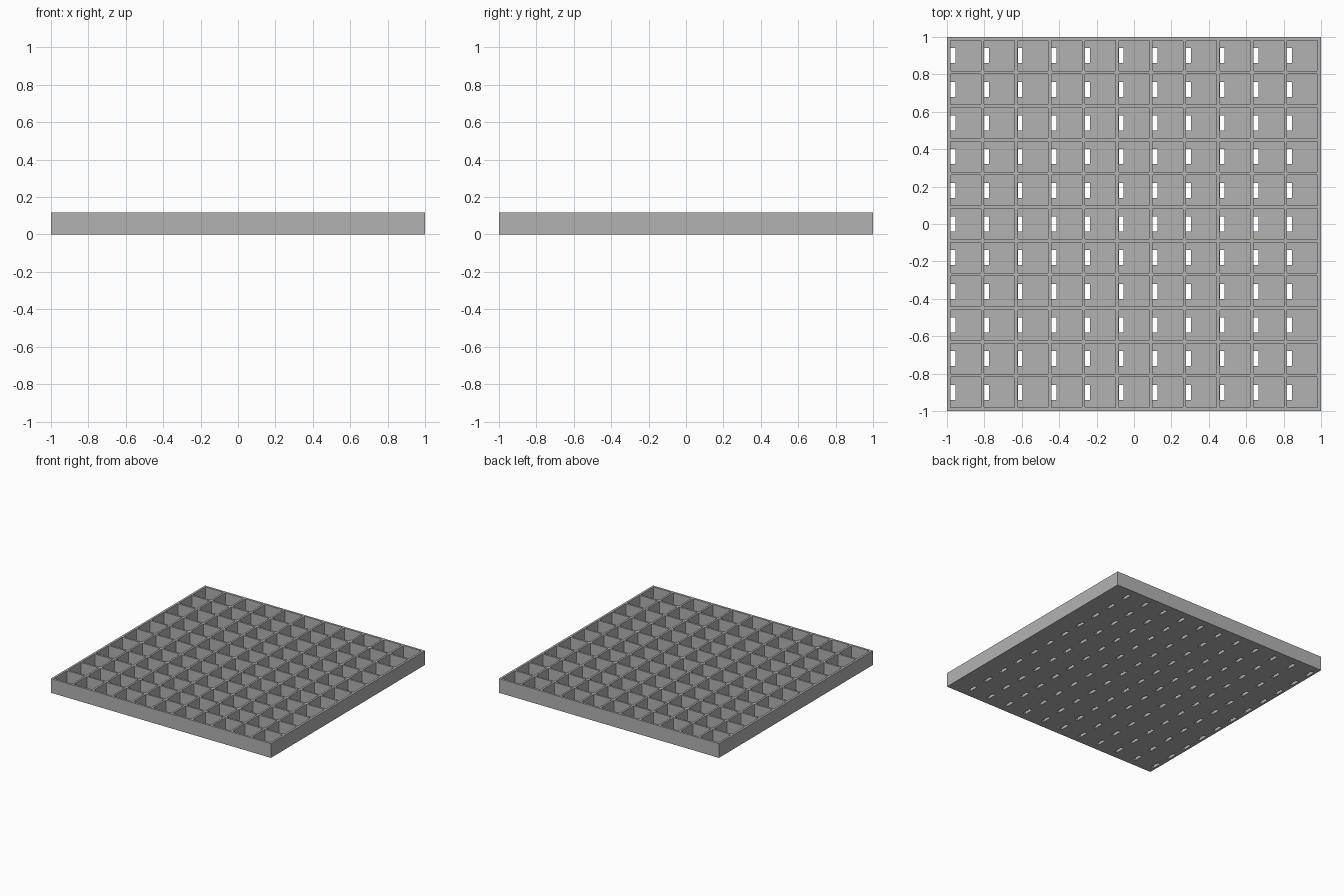
import bpy
import bmesh
from mathutils import Matrix, Vector

COUNT, PITCH = 11, 0.18      # compartments per side and their spacing
CELL, CORNER = 0.164, 0.006  # pocket width and corner rounding
HEIGHT, FLOOR = 0.117, 0.02
SLOT_X, SLOT_Y = 0.026, 0.08

cube = bpy.data.objects.get("Cube")
if cube:
    bpy.data.objects.remove(cube, do_unlink=True)

grey = bpy.data.materials.new("light_grey")
grey.use_nodes = True
colour = (0.45, 0.45, 0.45, 1)
grey.diffuse_color = colour
grey.node_tree.nodes["Principled BSDF"].inputs["Base Color"].default_value = colour


def add_box(bm, low, high):
    low, high = Vector(low), Vector(high)
    matrix = Matrix.Translation((low + high) / 2) @ Matrix.Diagonal((*(high - low), 1))
    bmesh.ops.create_cube(bm, size=1, matrix=matrix)


def make_object(name, bm):
    mesh = bpy.data.meshes.new(name)
    bm.to_mesh(mesh)
    bm.free()
    mesh.materials.append(grey)
    obj = bpy.data.objects.new(name, mesh)
    bpy.context.collection.objects.link(obj)
    return obj


def cut(target, cutter):
    cutter.hide_render = True
    mod = target.modifiers.new(cutter.name, "BOOLEAN")
    mod.operation, mod.solver, mod.object = "DIFFERENCE", "EXACT", cutter
    bpy.context.view_layer.objects.active = target
    bpy.ops.object.modifier_apply(modifier=mod.name)
    bpy.data.objects.remove(cutter, do_unlink=True)


# Solid tray block
bm = bmesh.new()
add_box(bm, (-1, -1, 0), (1, 1, HEIGHT))
tray = make_object("compartment_tray", bm)

# Pockets and the drain slots along their -x walls
pockets, slots = bmesh.new(), bmesh.new()
half = CELL / 2
for i in range(COUNT):
    for j in range(COUNT):
        x = (i - COUNT // 2) * PITCH
        y = (j - COUNT // 2) * PITCH
        add_box(pockets, (x - half, y - half, FLOOR), (x + half, y + half, HEIGHT + 0.1))
        left = x - half + 0.0005
        add_box(slots, (left, y - SLOT_Y / 2, -0.05), (left + SLOT_X, y + SLOT_Y / 2, FLOOR + 0.03))

# Round the upright corners of the pockets
upright = [e for e in pockets.edges
           if abs(e.verts[0].co.z - e.verts[1].co.z) > 0.05]
bmesh.ops.bevel(pockets, geom=upright, offset=CORNER, segments=2, affect="EDGES", profile=0.5)

cut(tray, make_object("pocket_cutter", pockets))
cut(tray, make_object("slot_cutter", slots))
